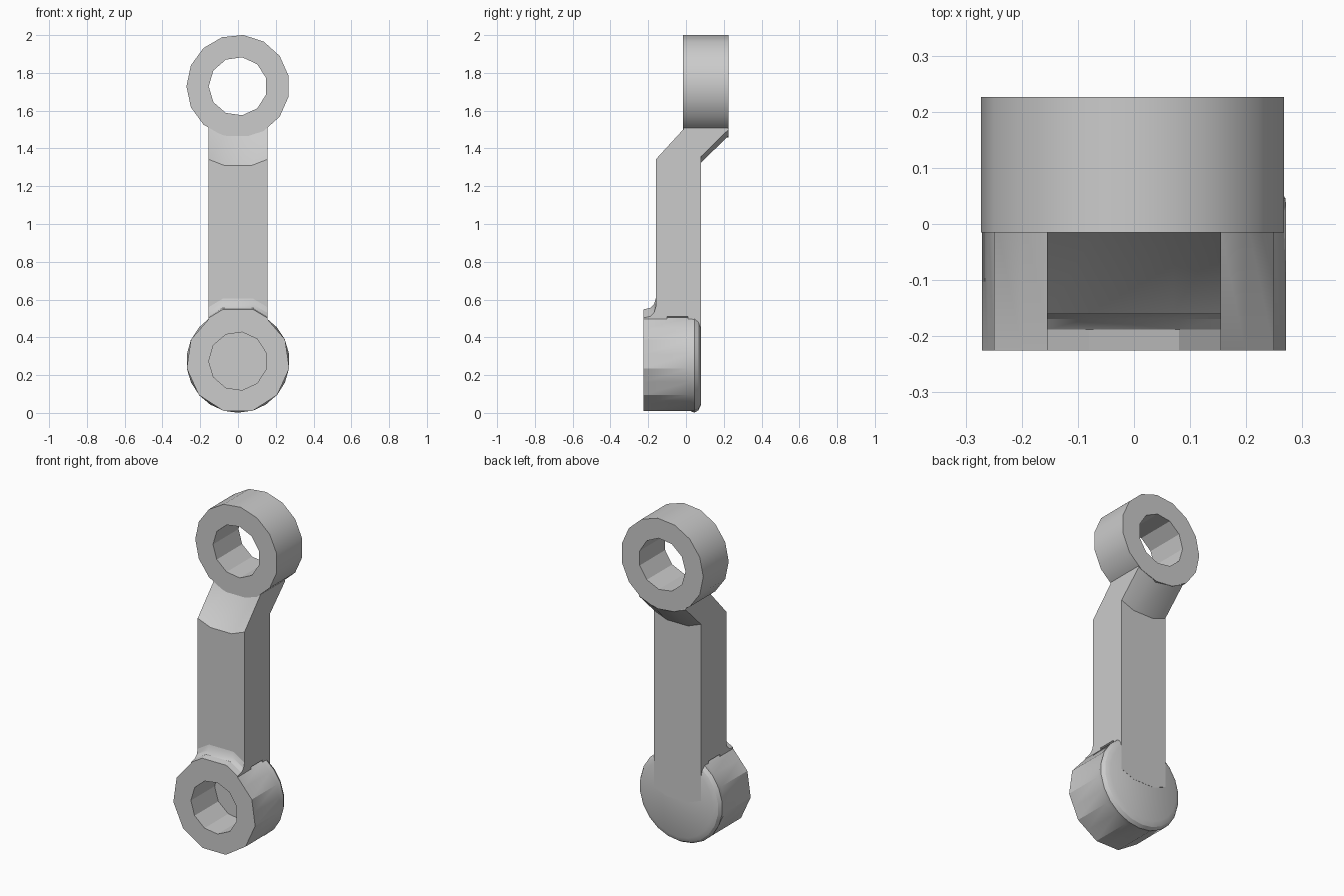
import bpy, bmesh, math

cube = bpy.data.objects.get("Cube")
if cube:
    bpy.data.objects.remove(cube, do_unlink=True)

grey = bpy.data.materials.new("plain_grey")
grey.use_nodes = True
COLOUR = (0.6, 0.6, 0.6, 1)
grey.diffuse_color = COLOUR
grey.node_tree.nodes["Principled BSDF"].inputs["Base Color"].default_value = COLOUR


def finish(name, bm):
    bmesh.ops.recalc_face_normals(bm, faces=bm.faces)
    mesh = bpy.data.meshes.new(name)
    bm.to_mesh(mesh)
    bm.free()
    mesh.materials.append(grey)
    obj = bpy.data.objects.new(name, mesh)
    bpy.context.collection.objects.link(obj)
    bpy.ops.object.select_all(action='DESELECT')
    bpy.context.view_layer.objects.active = obj
    obj.select_set(True)
    bpy.ops.object.shade_smooth_by_angle(angle=math.radians(30))
    return obj


def loop(bm, y, zc, radius, sides, start=math.pi, flat=False):
    """Polygon facing y; flat pulls odd corners onto the straight edges."""
    verts = []
    for i in range(sides):
        a = start + math.tau * i / sides
        r = radius * (math.cos(math.tau / sides) if flat and i % 2 else 1)
        verts.append(bm.verts.new((r * math.cos(a), y, zc + r * math.sin(a))))
    return verts


def wall(bm, a, b):
    n = len(a)
    for i in range(n):
        j = (i + 1) % n
        bm.faces.new((a[i], a[j], b[j], b[i]))


def annulus(bm, a, b):
    edges = []
    for ring in (a, b):
        for i, v in enumerate(ring):
            pair = (v, ring[(i + 1) % len(ring)])
            edges.append(bm.edges.get(pair) or bm.edges.new(pair))
    bmesh.ops.triangle_fill(bm, edges=edges, use_beauty=True, normal=(0, 1, 0))


def extrude_profile(name, profile, stations):
    """Side profile (y, z) swept through stations of (x, drop)."""
    bm = bmesh.new()
    rows = [[bm.verts.new((x, y, z - drop)) for y, z in profile] for x, drop in stations]
    for a, b in zip(rows, rows[1:]):
        wall(bm, a, b)
    bm.faces.new(rows[0])
    bm.faces.new(rows[-1])
    return finish(name, bm)


# Upper ring with through hole
bm = bmesh.new()
TOP_Z = 1.729
outer = [loop(bm, y, TOP_Z, 0.273, 15) for y in (-0.015, 0.226)]
inner = [loop(bm, y, TOP_Z, 0.155, 11) for y in (-0.015, 0.226)]
wall(bm, *outer)
wall(bm, *inner)
for o, i in zip(outer, inner):
    annulus(bm, o, i)
finish("upper_ring", bm)

# Lower socket with blind hole and rounded back rim
bm = bmesh.new()
LOW_Z = 0.274
shape = [(-0.225, 0.274, True), (0.02, 0.274, True), (0.045, 0.273, False),
         (0.066, 0.26, False), (0.079, 0.232, False)]
loops = [loop(bm, y, LOW_Z, r, 22, math.pi / 2, f) for y, r, f in shape]
for a, b in zip(loops, loops[1:]):
    wall(bm, a, b)
bm.faces.new(loops[-1])
mouth = loop(bm, -0.225, LOW_Z, 0.155, 11)
floor = loop(bm, 0.0, LOW_Z, 0.155, 11)
wall(bm, mouth, floor)
bm.faces.new(floor)
annulus(bm, loops[0], mouth)
finish("lower_socket", bm)

# Arm with the diagonal offset at its top
arm = [(-0.16, 0.51), (-0.16, 1.342), (-0.015, 1.5), (-0.01, 1.515),
       (0.22, 1.515), (0.225, 1.5), (0.08, 1.358), (0.08, 0.3),
       (0.01, 0.3), (0.01, 0.51)]
extrude_profile("arm", arm, [(-0.155, 0), (-0.07, 0.033), (0.07, 0.033), (0.155, 0)])

# Curved fillet between arm and socket
fillet = [(-0.225, 0.548), (-0.188, 0.556), (-0.169, 0.575), (-0.16, 0.605),
          (-0.1, 0.605), (-0.1, 0.45), (-0.225, 0.45)]
extrude_profile("arm_fillet", fillet, [(-0.155, 0.045), (-0.08, 0), (0.08, 0), (0.155, 0.045)])
